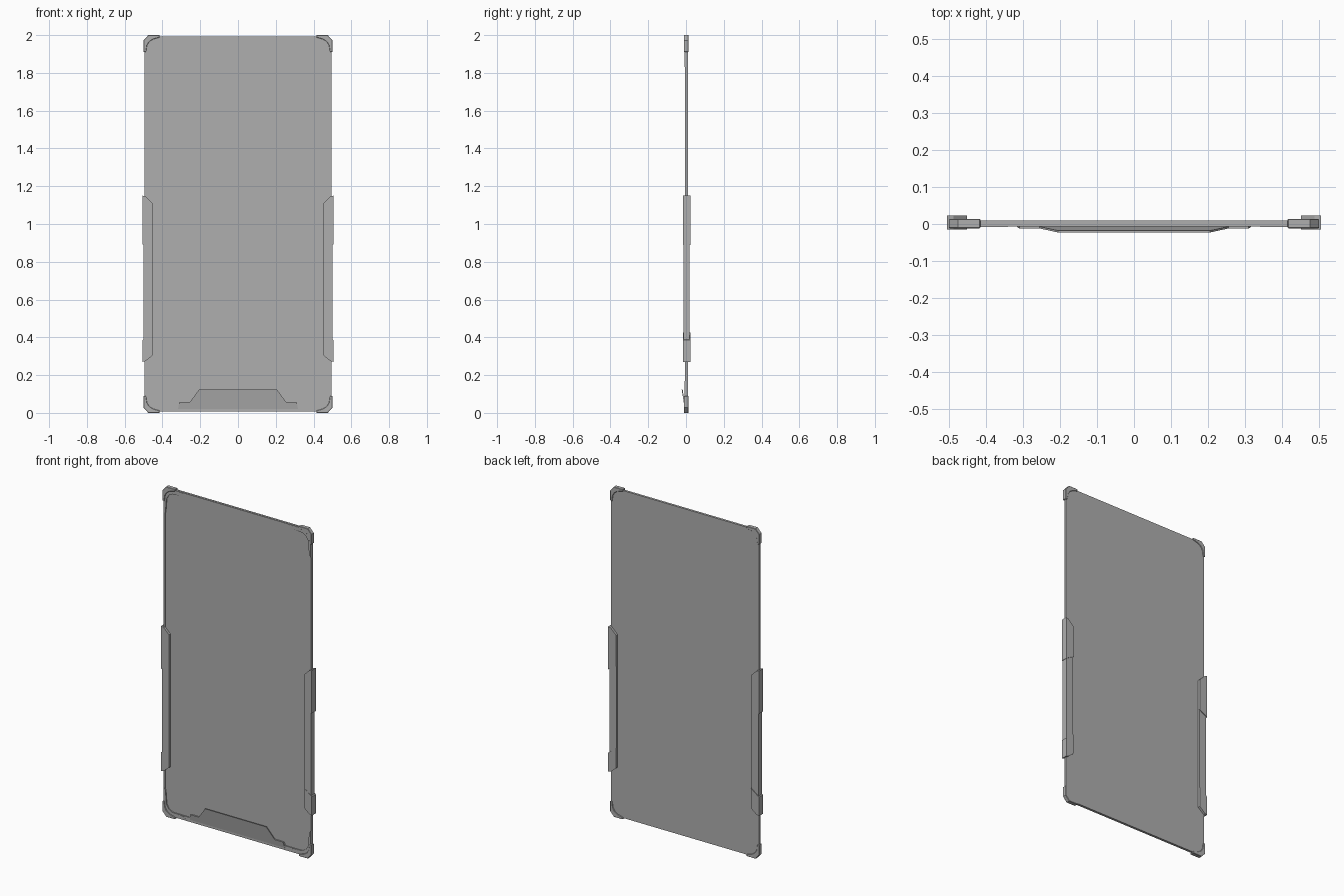
import bpy, bmesh

if "Cube" in bpy.data.objects:
    bpy.data.objects.remove(bpy.data.objects["Cube"])

H = 2.0
grey = bpy.data.materials.new("dark_grey")
grey.diffuse_color = (0.43, 0.43, 0.43, 1.0)
grey.use_nodes = True
grey.node_tree.nodes["Principled BSDF"].inputs["Base Color"].default_value = grey.diffuse_color


def prism(name, pts, y0, y1, bevel=0.0, lean=0.0, lean_z=0.0):
    """Extrude an x-z outline from y0 to y1; lean tilts it forward with height."""
    bm = bmesh.new()
    tilt = lambda z: -lean * (z - lean_z)
    a = [bm.verts.new((x, y0 + tilt(z), z)) for x, z in pts]
    b = [bm.verts.new((x, y1 + tilt(z), z)) for x, z in pts]
    n = len(pts)
    bm.faces.new(a)
    bm.faces.new(b[::-1])
    for i in range(n):
        j = (i + 1) % n
        bm.faces.new((a[j], a[i], b[i], b[j]))
    bmesh.ops.recalc_face_normals(bm, faces=bm.faces)
    me = bpy.data.meshes.new(name)
    bm.to_mesh(me)
    bm.free()
    me.materials.append(grey)
    ob = bpy.data.objects.new(name, me)
    bpy.context.collection.objects.link(ob)
    if bevel:
        m = ob.modifiers.new("edge_bevel", 'BEVEL')
        m.width = bevel
        m.segments = 1
        m.limit_method = 'ANGLE'
        m.angle_limit = 1.0
    return ob


def both(pts):
    """Complete a left-to-centre outline by mirroring it in x."""
    return pts + [(-x, z) for x, z in reversed(pts)]


# main panel with clipped corners
prism("panel", both([(-0.465, 0.008), (-0.495, 0.038),
                     (-0.495, H - 0.038), (-0.465, H - 0.008)]),
      -0.001, 0.0095)

# raised front rim: top, bottom and sides
prism("top_rim", both([(-0.465, H - 0.009), (-0.46, H - 0.035),
                       (-0.27, H - 0.035), (-0.22, H - 0.021)]),
      -0.0065, 0.003)
prism("bottom_rim", both([(-0.465, 0.009), (-0.46, 0.035),
                          (-0.32, 0.035), (-0.31, 0.055)]),
      -0.0065, 0.003)

# tilted holding lip at the bottom front
prism("bottom_lip", both([(-0.32, 0.014), (-0.31, 0.057),
                          (-0.255, 0.057), (-0.205, 0.125)]),
      -0.0078, -0.0028, lean=0.16, lean_z=0.03)

for side, s in (("left", -1), ("right", 1)):
    prism(side + "_rim", [(s * 0.494, 0.04), (s * 0.494, H - 0.04),
                          (s * 0.486, H - 0.04), (s * 0.486, 0.04)],
          -0.0065, 0.003)

    # corner caps and the thin gussets running out of them
    for end in ("bottom", "top"):
        fz = (lambda z: z) if end == "bottom" else (lambda z: H - z)
        cap = [(0.415, 0.0), (0.475, 0.0), (0.5, 0.028),
               (0.5, 0.09), (0.487, 0.09), (0.482, 0.055),
               (0.47, 0.035), (0.45, 0.022), (0.415, 0.012)]
        prism(f"{end}_{side}_corner_cap", [(s * x, fz(z)) for x, z in cap],
              -0.0115, 0.0135, 0.002)
        gusset = [(0.34, 0.012), (0.465, 0.01), (0.493, 0.038), (0.493, 0.17),
                  (0.482, 0.16), (0.475, 0.075), (0.46, 0.05),
                  (0.435, 0.036), (0.36, 0.03)]
        prism(f"{end}_{side}_gusset", [(s * x, fz(z)) for x, z in gusset],
              -0.0075, 0.003)

    # side grip: thick upper and lower clamps around a slimmer middle
    parts = {
        "upper_clamp": ([(0.505, 0.89), (0.505, 1.15), (0.488, 1.145),
                         (0.452, 1.11), (0.452, 0.92)], -0.015, 0.0235),
        "middle_grip": ([(0.5, 0.37), (0.5, 0.91),
                         (0.4525, 0.94), (0.4525, 0.40)], -0.0135, 0.0195),
        "lower_clamp": ([(0.505, 0.27), (0.505, 0.385), (0.452, 0.426),
                         (0.452, 0.305), (0.488, 0.275)], -0.015, 0.0235),
    }
    for name, (pts, y0, y1) in parts.items():
        prism(f"{side}_{name}", [(s * x, z) for x, z in pts], y0, y1)
